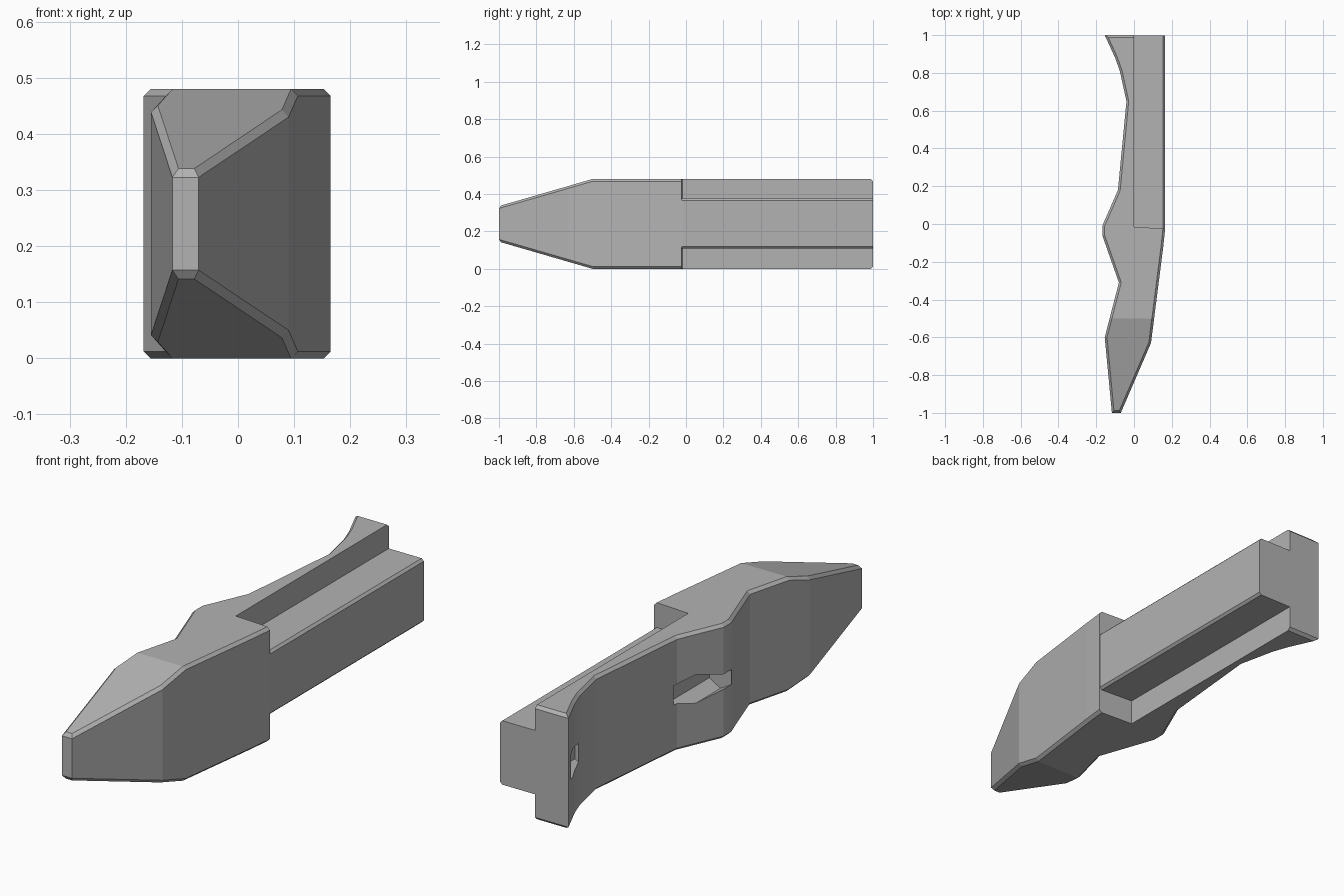
import bpy, bmesh, math
from mathutils import Vector

if "Cube" in bpy.data.objects:
    bpy.data.objects.remove(bpy.data.objects["Cube"])

grey = bpy.data.materials.new("plain grey")
grey.diffuse_color = (0.45, 0.45, 0.45, 1)
grey.use_nodes = True
grey.node_tree.nodes["Principled BSDF"].inputs["Base Color"].default_value = grey.diffuse_color


def prism(name, outline, z0, z1, keep_bevel, bevel=0.012, tapers=()):
    """Extrude a plan outline, slice it with taper planes, chamfer chosen edges."""
    bm = bmesh.new()
    base = bm.faces.new([bm.verts.new((x, y, z0)) for x, y in outline])
    ext = bmesh.ops.extrude_face_region(bm, geom=[base])["geom"]
    bmesh.ops.translate(bm, vec=(0, 0, z1 - z0),
                        verts=[g for g in ext if isinstance(g, bmesh.types.BMVert)])
    for co, no in tapers:
        bmesh.ops.bisect_plane(bm, geom=bm.verts[:] + bm.edges[:] + bm.faces[:], dist=1e-5,
                               plane_co=co, plane_no=Vector(no).normalized(), clear_outer=True)
        bmesh.ops.holes_fill(bm, edges=[e for e in bm.edges if e.is_boundary], sides=0)
    bmesh.ops.recalc_face_normals(bm, faces=bm.faces)
    bm.normal_update()
    # only rims between a cap and an upright side get a chamfer
    rims = [e for e in bm.edges if len(e.link_faces) == 2
            and sum(abs(f.normal.z) > 0.5 for f in e.link_faces) == 1
            and keep_bevel((e.verts[0].co + e.verts[1].co) / 2)]
    bmesh.ops.bevel(bm, geom=rims, offset=bevel, segments=1, affect='EDGES', profile=0.5)
    bmesh.ops.recalc_face_normals(bm, faces=bm.faces)
    me = bpy.data.meshes.new(name)
    bm.to_mesh(me)
    bm.free()
    me.materials.append(grey)
    ob = bpy.data.objects.new(name, me)
    bpy.context.collection.objects.link(ob)
    return ob


# main body: pointed front, wavy left side, thin wall at the rear
outline = [(0, 1), (0, -0.015), (0.165, -0.025), (0.155, -0.12), (0.09, -0.63),
           (-0.07, -1), (-0.117, -1), (-0.155, -0.6), (-0.08, -0.31),
           (-0.168, -0.06), (-0.168, -0.01), (-0.085, 0.18), (-0.04, 0.65),
           (-0.075, 0.81), (-0.10, 0.88), (-0.155, 1)]
tapers = [((0, -0.5, 0.48), (0, -0.29, 1)), ((0, -0.5, 0), (0, -0.29, -1))]
body = prism("body", outline, 0, 0.48,
             lambda m: not (m.x > -0.001 and m.y > -0.03), tapers=tapers)

# narrower tongue on the right rear
tongue = prism("tongue", [(-0.03, 0.999), (-0.03, -0.06), (0.15, -0.06), (0.163, -0.02),
                          (0.163, 0.999)], 0.108, 0.376,
               lambda m: m.x > 0.15 and m.y > 0, bevel=0.01)

# two blind six-sided holes facing each other in the left side
for i, (y0, y1) in enumerate([(-0.06, 0.2), (0.83, 0.95)]):
    bpy.ops.mesh.primitive_cylinder_add(vertices=6, radius=0.06, depth=y1 - y0,
                                        location=(-0.118, (y0 + y1) / 2, 0.24),
                                        rotation=(math.pi / 2, 0, math.pi))
    cutter = bpy.context.object
    cutter.name = f"hole_cutter_{i}"
    cutter.data.materials.append(grey)
    cutter.hide_render = True
    cutter.hide_set(True)
    mod = body.modifiers.new("hole", 'BOOLEAN')
    mod.object, mod.operation, mod.solver = cutter, 'DIFFERENCE', 'EXACT'
